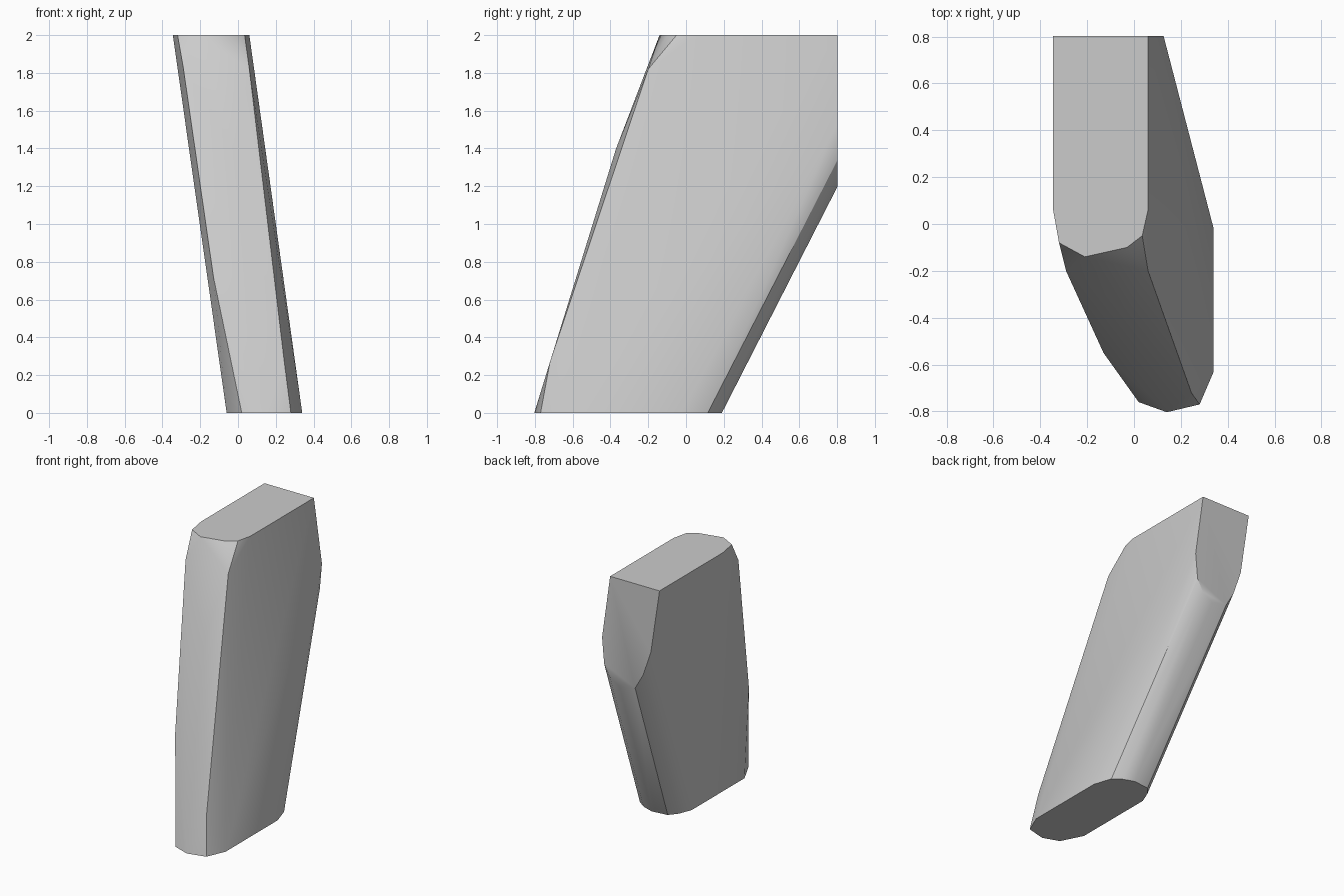
import bpy, bmesh, math

if "Cube" in bpy.data.objects:
    bpy.data.objects.remove(bpy.data.objects["Cube"])

# Outline of the foot at ground level
foot = [(-0.06, -0.60), (0.02, -0.76), (0.14, -0.803), (0.28, -0.77), (0.34, -0.63),
        (0.34, -0.02), (0.297, 0.115), (0.235, 0.16), (0.148, 0.19), (0.027, 0.175),
        (-0.022, 0.115), (-0.06, 0.02)]
# Outline of the flat top
top = [(-0.345, 0.803), (-0.345, 0.06), (-0.32, -0.08), (-0.21, -0.14),
       (-0.03, -0.10), (0.035, -0.05), (0.06, 0.06), (0.06, 0.803)]
# Lower edge of the flat back (x, z), where the slanted rear is cut off
back = [(0.126, 1.53), (0.109, 1.34), (0.06, 1.25), (-0.022, 1.20),
        (-0.145, 1.225), (-0.21, 1.34), (-0.274, 1.525)]
# Slight bulge points along the front edge
front = [(-0.29, -0.20, 1.83), (0.06, -0.20, 1.82), (-0.02, -0.37, 1.40),
         (-0.13, -0.55, 0.72), (0.245, -0.72, 0.27)]

points = ([(x, y, 0) for x, y in foot] + [(x, y, 2) for x, y in top]
          + [(x, 0.803, z) for x, z in back] + front)

# Wrap the outlines in one convex slanted block
bm = bmesh.new()
for p in points:
    bm.verts.new(p)
hull = bmesh.ops.convex_hull(bm, input=bm.verts)
loose = [v for v in bm.verts if not v.link_faces]
bmesh.ops.delete(bm, geom=loose, context='VERTS')
bmesh.ops.dissolve_limit(bm, angle_limit=math.radians(0.5), verts=bm.verts, edges=bm.edges)
bmesh.ops.recalc_face_normals(bm, faces=bm.faces)

mesh = bpy.data.meshes.new("slanted_block")
bm.to_mesh(mesh)
bm.free()
block = bpy.data.objects.new("slanted_block", mesh)
bpy.context.collection.objects.link(block)

# Soft shading on the rounded edges, sharp at the cut ends
bpy.context.view_layer.objects.active = block
block.select_set(True)
bpy.ops.object.shade_smooth_by_angle(angle=math.radians(30))
